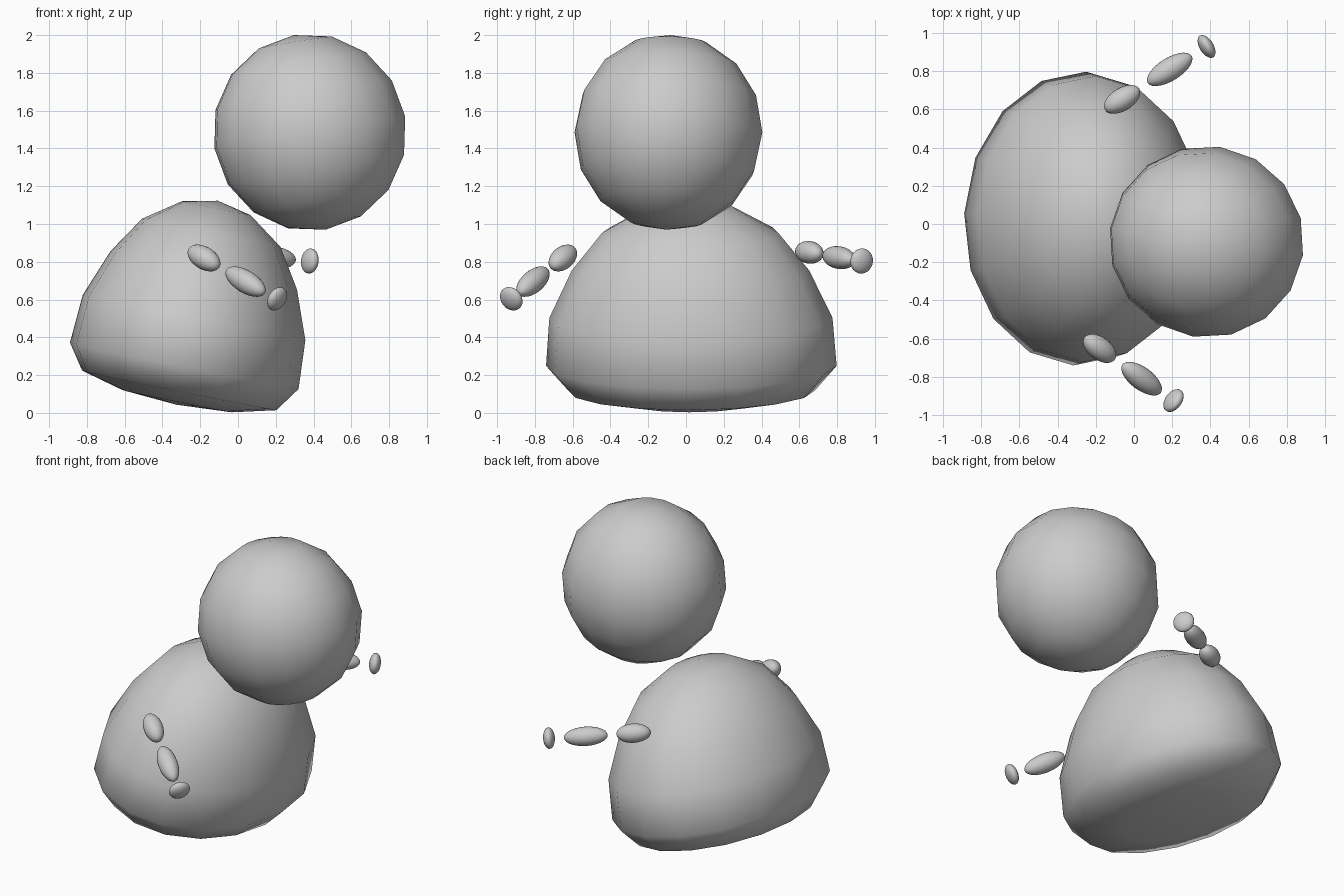
import bpy, bmesh
from math import radians, tau
from mathutils import Vector

if "Cube" in bpy.data.objects:
    bpy.data.objects.remove(bpy.data.objects["Cube"])


def finish(bm, name, location, rotation, scale=(1, 1, 1)):
    bmesh.ops.recalc_face_normals(bm, faces=bm.faces)
    for face in bm.faces:
        face.smooth = True
    mesh = bpy.data.meshes.new(name)
    bm.to_mesh(mesh)
    bm.free()
    obj = bpy.data.objects.new(name, mesh)
    obj.location, obj.rotation_euler, obj.scale = location, rotation, scale
    bpy.context.collection.objects.link(obj)
    return obj


def ellipsoid(name, location, rotation, radii, segments=16, rings=8):
    bm = bmesh.new()
    bmesh.ops.create_uvsphere(bm, u_segments=segments, v_segments=rings, radius=1)
    return finish(bm, name, location, rotation, radii)


# Body: tilted bun-shaped dome, wider across y
profile = [(0, -.017), (.295, .002), (.525, .06), (.618, .193), (.602, .453),
           (.505, .708), (.375, .911), (.185, 1.045), (0, 1.085)]
bm = bmesh.new()
verts = [bm.verts.new((r, 0, z)) for r, z in profile]
edges = [bm.edges.new(pair) for pair in zip(verts, verts[1:])]
bmesh.ops.spin(bm, geom=verts + edges, cent=(0, 0, 0), axis=(0, 0, 1),
               angle=tau, steps=16)
bmesh.ops.remove_doubles(bm, verts=bm.verts, dist=.001)
finish(bm, "body", (-.323, .03, .06), (0, radians(11.5), radians(-2.5)), (1, 1.246, 1))

# Head: low-segment ball, slightly turned and tilted
ellipsoid("head", (.38, -.093, 1.485), (0, radians(-9.4), radians(-8)), (.517, .502, .522))

# Arms: upper arm, forearm and hand strung along one direction
arms = {
    "right": ((.72, -.53, -.44), [(-.18, -.652, .82), (.04, -.81, .695), (.207, -.925, .604)]),
    "left": ((.845, .524, -.1), [(-.062, .653, .85), (.187, .81, .822), (.38, .93, .804)]),
}
parts = [("upper_arm", .06, .106), ("forearm", .06, .136), ("hand", .067, .036)]
for side, (direction, centres) in arms.items():
    rotation = Vector(direction).to_track_quat('Z', 'Y').to_euler()
    for (part, width, length), centre in zip(parts, centres):
        ellipsoid(f"{side}_{part}", centre, rotation, (width, width, length), 24, 14)
